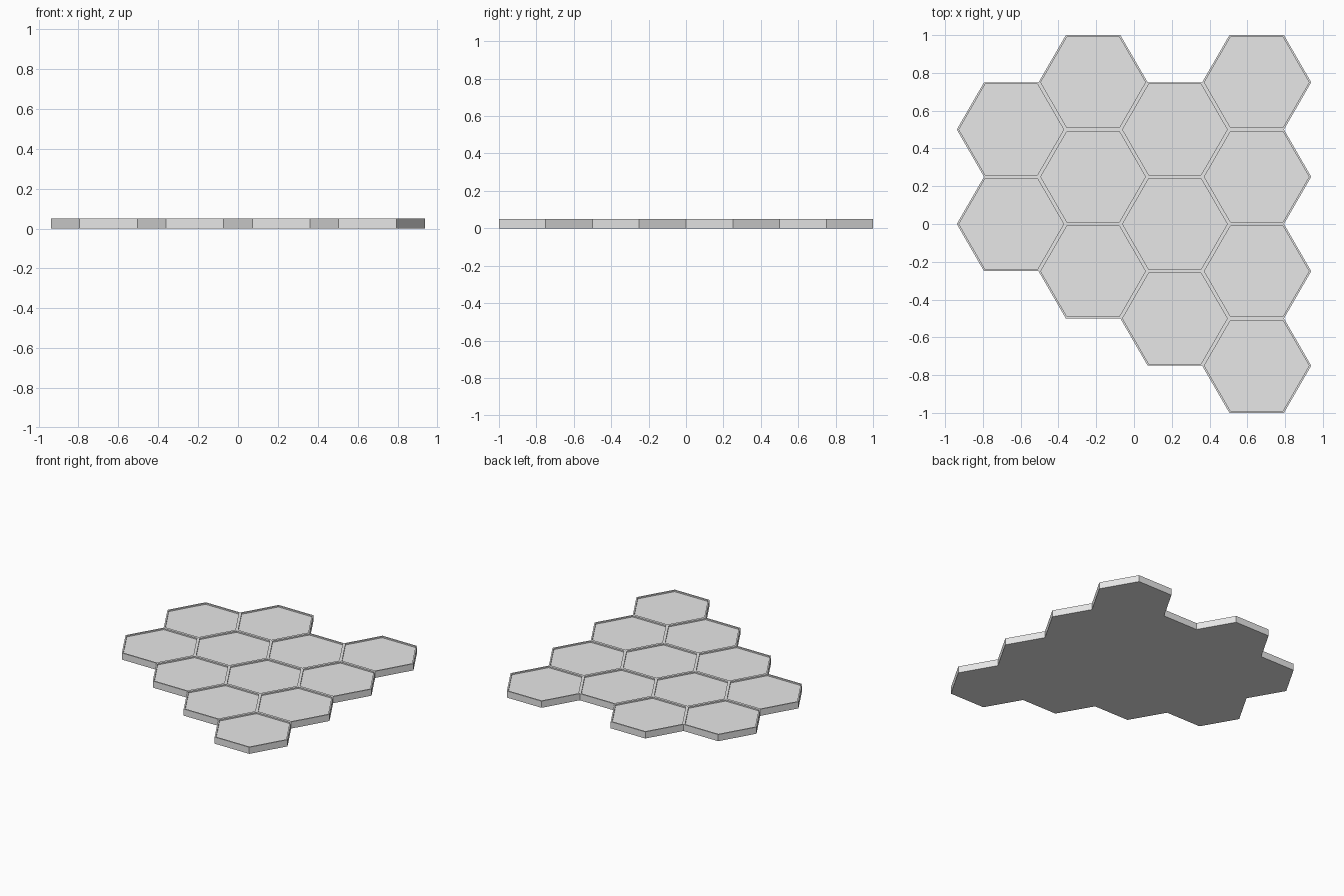
import bpy, bmesh, math

if "Cube" in bpy.data.objects:
    bpy.data.objects.remove(bpy.data.objects["Cube"])

RADIUS = 0.5 / math.sqrt(3)   # hexagon corner radius, flat sides 0.5 apart
HEIGHT = 0.05
RIM = 0.01                    # rim width of each cell
DEPTH = 0.01                  # recess depth of each cell

# Column x step and the cell centres along y in each column
STEP = 1.5 * RADIUS
COLUMNS = [(-1.5, (0.5, 0.0)),
           (-0.5, (0.75, 0.25, -0.25)),
           (0.5, (0.5, 0.0, -0.5)),
           (1.5, (0.75, 0.25, -0.25, -0.75))]

grey = bpy.data.materials.new("light_grey")
grey.diffuse_color = (0.8, 0.8, 0.8, 1)
grey.use_nodes = True
grey.node_tree.nodes["Principled BSDF"].inputs["Base Color"].default_value = grey.diffuse_color

bm = bmesh.new()

# Flat honeycomb of joined hexagons
for col, centres in COLUMNS:
    for cy in centres:
        bm.faces.new([bm.verts.new((col * STEP + RADIUS * math.cos(math.radians(60 * k)),
                                    cy + RADIUS * math.sin(math.radians(60 * k)), 0))
                      for k in range(6)])
bmesh.ops.remove_doubles(bm, verts=bm.verts[:], dist=0.001)

# Raise the slab
raised = bmesh.ops.extrude_face_region(bm, geom=bm.faces[:])["geom"]
for v in raised:
    if isinstance(v, bmesh.types.BMVert):
        v.co.z = HEIGHT
bmesh.ops.recalc_face_normals(bm, faces=bm.faces[:])

# Thin rim around every cell, then sink the cell floor
cells = [f for f in bm.faces if f.calc_center_median().z > HEIGHT - 0.001]
bmesh.ops.inset_individual(bm, faces=cells, thickness=RIM, use_even_offset=True)
floors = bmesh.ops.extrude_discrete_faces(bm, faces=cells)["faces"]
for f in floors:
    bmesh.ops.translate(bm, verts=f.verts[:], vec=(0, 0, -DEPTH))
bmesh.ops.recalc_face_normals(bm, faces=bm.faces[:])

mesh = bpy.data.meshes.new("hex_tile_slab")
bm.to_mesh(mesh)
bm.free()
mesh.materials.append(grey)
bpy.context.collection.objects.link(bpy.data.objects.new("hex_tile_slab", mesh))
